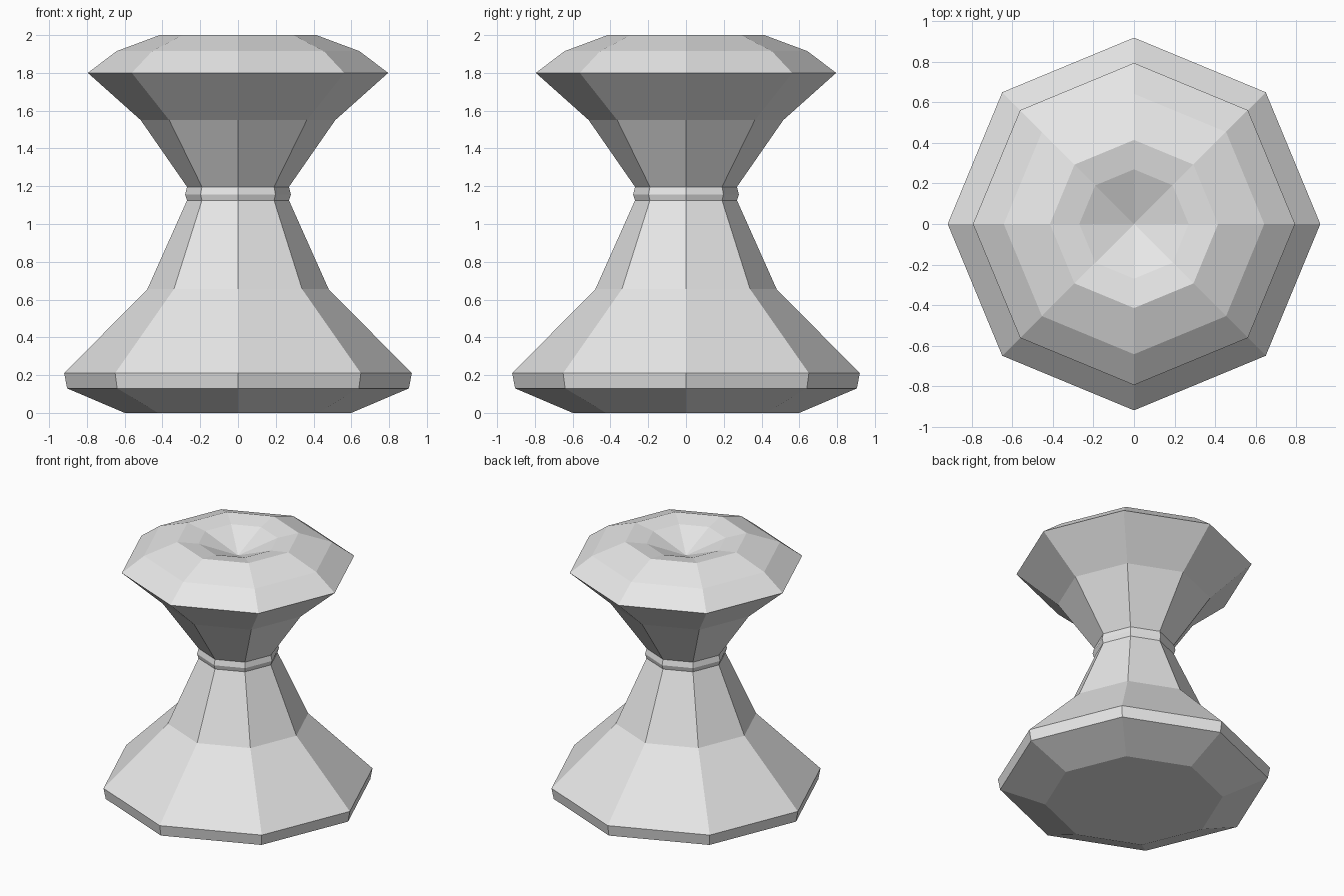
import bpy
import bmesh
from math import cos, sin, pi

SIDES = 8

cube = bpy.data.objects.get("Cube")
if cube:
    bpy.data.objects.remove(cube, do_unlink=True)

grey = bpy.data.materials.new("light grey")
grey.use_nodes = True
colour = (0.8, 0.8, 0.8, 1)
grey.diffuse_color = colour
grey.node_tree.nodes["Principled BSDF"].inputs["Base Color"].default_value = colour


def lathe(name, profile, cap_bottom=False):
    """Turn (radius, height) points into a flat-faced octagonal part."""
    bm = bmesh.new()
    rings = []
    for r, z in profile:
        if r == 0:
            rings.append([bm.verts.new((0, 0, z))] * SIDES)
        else:
            rings.append([bm.verts.new((r * cos(2 * pi * i / SIDES),
                                        r * sin(2 * pi * i / SIDES), z))
                          for i in range(SIDES)])
    for low, high in zip(rings, rings[1:]):
        for i in range(SIDES):
            j = (i + 1) % SIDES
            corners = [low[i], low[j], high[j], high[i]]
            bm.faces.new(list(dict.fromkeys(corners)))
    if cap_bottom:
        bm.faces.new(rings[0][::-1])
    mesh = bpy.data.meshes.new(name)
    bm.to_mesh(mesh)
    bm.free()
    mesh.materials.append(grey)
    obj = bpy.data.objects.new(name, mesh)
    bpy.context.collection.objects.link(obj)
    return obj


# Foot with a bevelled underside and a narrow rim
lathe("foot", [(0.60, 0), (0.905, 0.13), (0.92, 0.21)], cap_bottom=True)

# Flared lower body
lathe("lower_body", [(0.92, 0.21), (0.48, 0.655), (0.27, 1.125)])

# Waist collar
lathe("collar", [(0.27, 1.125), (0.28, 1.157), (0.27, 1.197)])

# Flared upper body
lathe("upper_body", [(0.27, 1.197), (0.515, 1.55), (0.795, 1.80)])

# Rounded seat with a dished centre
lathe("seat", [(0.795, 1.80), (0.643, 1.915), (0.415, 2.0),
               (0.27, 1.975), (0, 1.867)])
